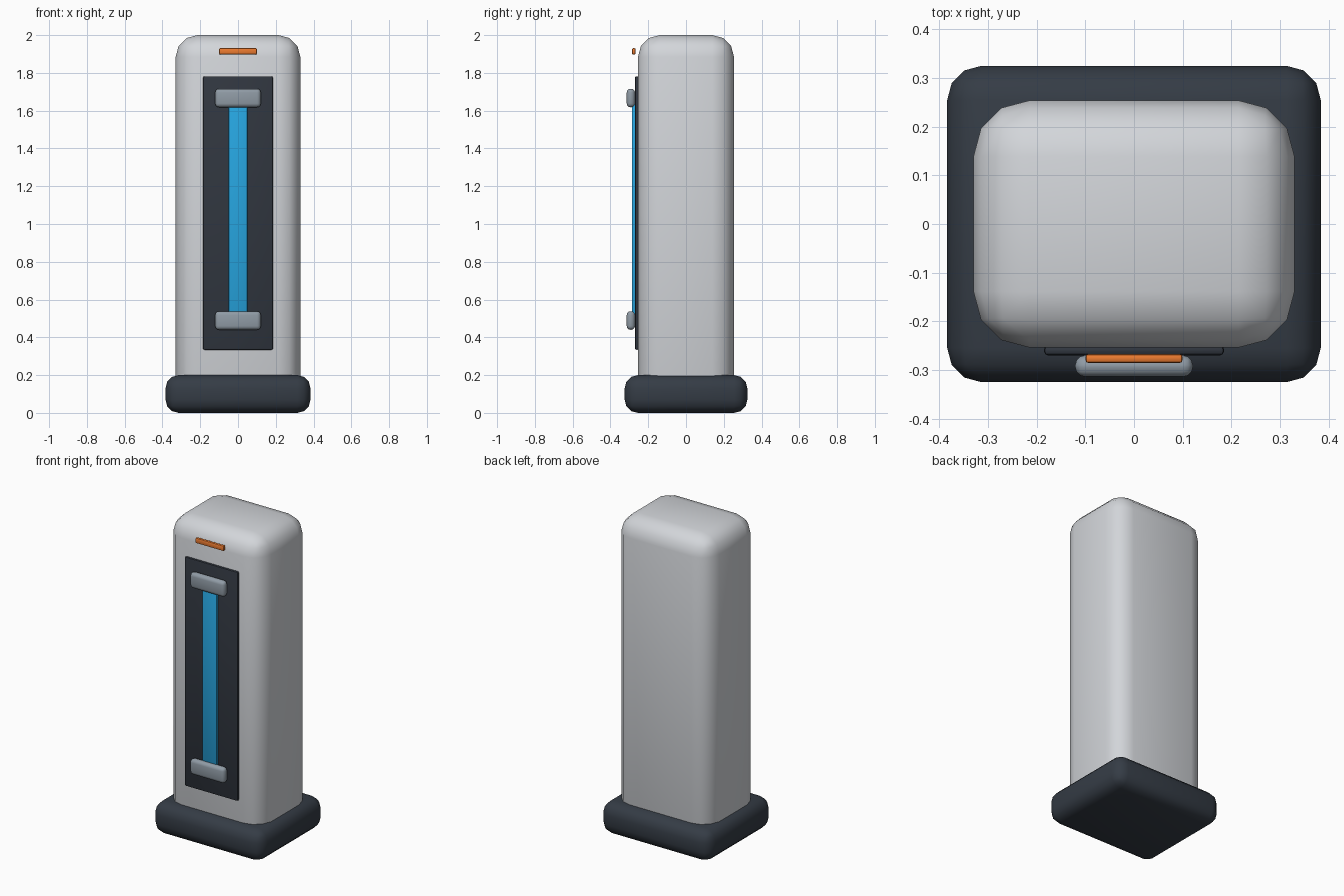
import bpy

if "Cube" in bpy.data.objects:
    bpy.data.objects.remove(bpy.data.objects["Cube"])


def material(name, rgb):
    m = bpy.data.materials.new(name)
    m.diffuse_color = (*rgb, 1.0)
    m.use_nodes = True
    m.node_tree.nodes["Principled BSDF"].inputs["Base Color"].default_value = m.diffuse_color
    return m


def box(name, x_half, y_range, z_range, bevel, segments=3, mat=None):
    """Rounded box centred on x, given its depth and height ranges."""
    (y0, y1), (z0, z1) = y_range, z_range
    bpy.ops.mesh.primitive_cube_add(size=1, location=(0, (y0 + y1) / 2, (z0 + z1) / 2))
    ob = bpy.context.object
    ob.name = name
    ob.scale = (2 * x_half, y1 - y0, z1 - z0)
    bpy.ops.object.transform_apply(location=False, rotation=False, scale=True)
    mod = ob.modifiers.new("Bevel", 'BEVEL')
    mod.width = bevel
    mod.segments = segments
    bpy.ops.object.modifier_apply(modifier=mod.name)
    bpy.ops.object.shade_smooth_by_angle(angle=0.7)
    if mat:
        ob.data.materials.append(mat)
    return ob


dark = material("dark", (0.035, 0.045, 0.06))
panel_dark = material("panel_dark", (0.03, 0.037, 0.05))
shell = material("shell", (0.65, 0.67, 0.70))
metal = material("metal", (0.28, 0.33, 0.38))
blue = material("blue", (0.02, 0.38, 0.75))
orange = material("orange", (0.85, 0.20, 0.03))

# Plinth and main housing
box("base", 0.384, (-0.325, 0.325), (0, 0.2), 0.07, 3, dark)
box("housing", 0.33, (-0.254, 0.254), (0.08, 2.0), 0.115, 3, shell)

# Front panel with its light strip
box("front_panel", 0.185, (-0.27, -0.25), (0.334, 1.782), 0.008, 2, panel_dark)
box("light_strip", 0.049, (-0.286, -0.266), (0.49, 1.667), 0.003, 2, blue)

# Brackets holding the strip ends
for name, z in (("lower_bracket", 0.489), ("upper_bracket", 1.667)):
    box(name, 0.121, (-0.314, -0.27), (z - 0.049, z + 0.049), 0.02, 3, metal)

# Indicator bar near the top
box("indicator_bar", 0.1, (-0.286, -0.267), (1.897, 1.931), 0.007, 2, orange)
